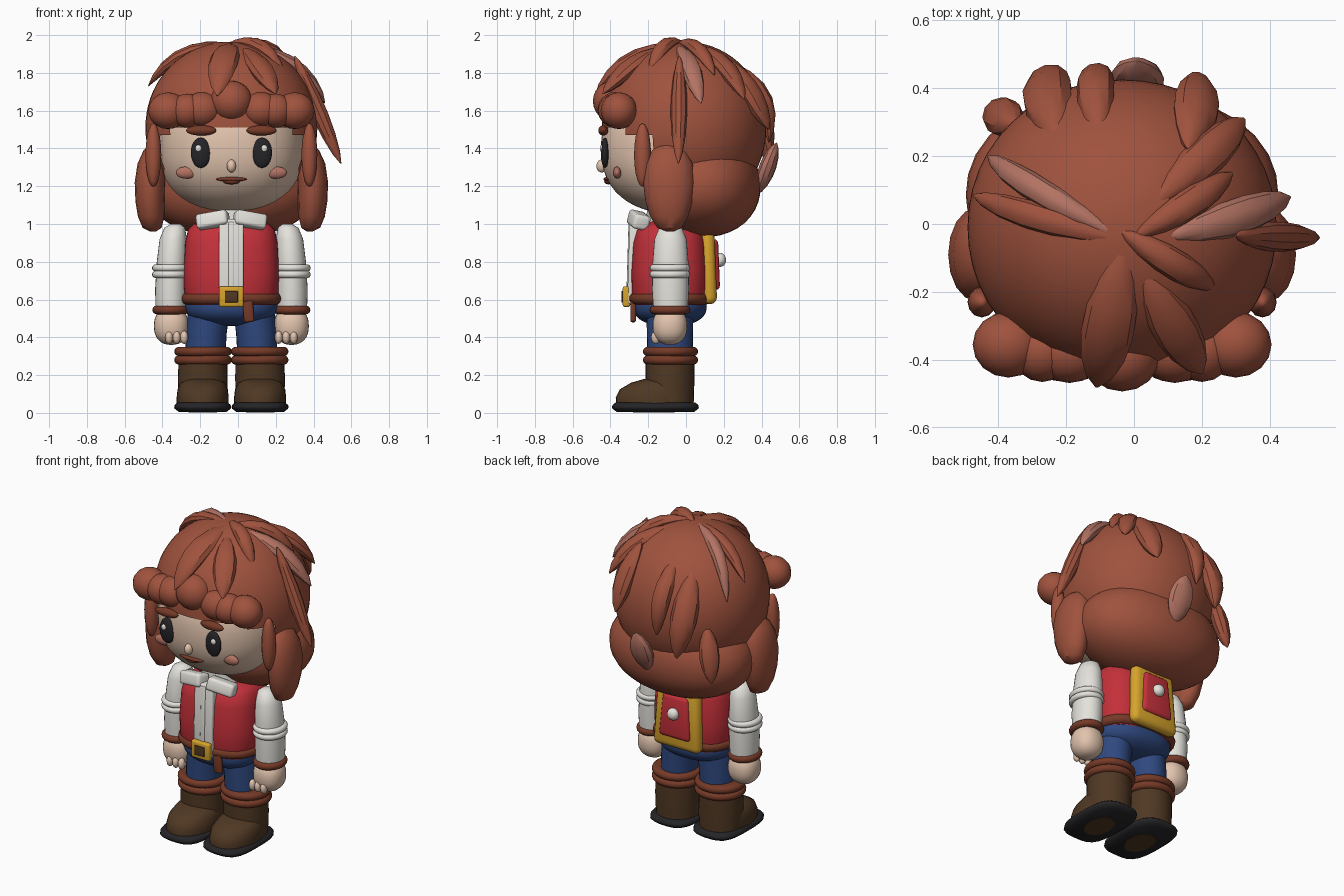
import bpy, bmesh, math
from mathutils import Vector, Matrix

if "Cube" in bpy.data.objects:
    bpy.data.objects.remove(bpy.data.objects["Cube"])

CX, CY = -0.035, -0.085          # body axis


def material(name, rgb):
    m = bpy.data.materials.new(name)
    m.diffuse_color = (*rgb, 1)
    m.use_nodes = True
    m.node_tree.nodes["Principled BSDF"].inputs["Base Color"].default_value = m.diffuse_color
    return m


HAIR = material("hair auburn", (.35, .085, .047))
LIGHT = material("rosy highlight", (.45, .17, .125))
SKIN = material("skin", (.76, .55, .42))
WHITE = material("shirt white", (.78, .76, .71))
RED = material("vest red", (.55, .03, .042))
GOLD = material("gold", (.68, .37, .025))
BLUE = material("trouser blue", (.028, .065, .21))
BOOT = material("boot brown", (.08, .04, .017))
LEATHER = material("leather brown", (.18, .042, .02))
BLACK = material("black", (.018, .018, .021))


def finish(name, bm, mat, angle=40):
    bmesh.ops.recalc_face_normals(bm, faces=bm.faces[:])
    me = bpy.data.meshes.new(name)
    bm.to_mesh(me)
    bm.free()
    ob = bpy.data.objects.new(name, me)
    bpy.context.collection.objects.link(ob)
    me.materials.append(mat)
    bpy.ops.object.select_all(action='DESELECT')
    ob.select_set(True)
    bpy.context.view_layer.objects.active = ob
    bpy.ops.object.shade_smooth_by_angle(angle=math.radians(angle))
    return ob


def ellipsoid(name, mat, c, r, n=2.0, seg=24, rings=16, cut=None):
    """Superellipsoid; cut(co) removes vertices."""
    bm = bmesh.new()
    bmesh.ops.create_uvsphere(bm, u_segments=seg, v_segments=rings, radius=1)
    for v in bm.verts:
        k = sum(abs(a) ** n for a in v.co) ** (-1 / n)
        v.co = Vector(c) + Vector([a * k * b for a, b in zip(v.co, r)])
    if cut:
        bmesh.ops.delete(bm, geom=[v for v in bm.verts if cut(v.co)], context='VERTS')
    return finish(name, bm, mat)


def skin_rings(bm, loops, seg):
    for a, b in zip(loops, loops[1:]):
        for i in range(seg):
            j = (i + 1) % seg
            bm.faces.new((a[i], a[j], b[j], b[i]))
    bm.faces.new(loops[0])
    bm.faces.new(loops[-1])


def loft(name, mat, rows, n=2.0, seg=28):
    """Stack of superellipse sections (z, x, y, rx, ry)."""
    bm = bmesh.new()
    loops = []
    for z, x, y, rx, ry in rows:
        loop = []
        for i in range(seg):
            t = math.tau * i / seg
            c, s = math.cos(t), math.sin(t)
            k = (abs(c) ** n + abs(s) ** n) ** (-1 / n)
            loop.append(bm.verts.new((x + rx * c * k, y + ry * s * k, z)))
        loops.append(loop)
    skin_rings(bm, loops, seg)
    return finish(name, bm, mat)


def band(name, mat, c, rx, ry, r, n=2.0):
    """Rounded ring around a limb."""
    ts = [math.pi * (i / 8 - .5) for i in range(9)]
    return loft(name, mat, [(c[2] + r * math.sin(t), c[0], c[1], rx - r + r * math.cos(t),
                             ry - r + r * math.cos(t)) for t in ts], n)


def box(name, mat, c, size, bevel=.01, rot=(0, 0, 0), taper=0):
    bm = bmesh.new()
    bmesh.ops.create_cube(bm, size=1)
    for v in bm.verts:
        v.co.x *= 1 - taper * (v.co.z + .5)
        v.co = Vector([a * b for a, b in zip(v.co, size)])
    bmesh.ops.bevel(bm, geom=bm.edges[:], offset=bevel, segments=3, affect='EDGES', profile=.5)
    m = Matrix.Translation(c)
    for a, ax in zip(rot, 'XYZ'):
        m = m @ Matrix.Rotation(a, 4, ax)
    bm.transform(m)
    return finish(name, bm, mat)


# ---- head and hair masses
HC, HR, HN = Vector((CX, -.05, 1.4)), (.385, .4, .345), 2.3
ellipsoid("head", SKIN, HC, HR, HN, 40, 28)
SC, SR = Vector((CX, -.01, 1.51)), (.455, .435, .455)
ellipsoid("hair_cap", HAIR, SC, SR, 2.05, 48, 36,
          lambda p: p.y < -.22 and p.z < (1.5 if abs(p.x - CX) < .32 else 1.44))
ellipsoid("hair_lower_back", HAIR, (CX, .085, 1.2), (.46, .31, .27), 2.15, 32, 20)


def face_y(dx, z):
    return HC.y - HR[1] * (1 - abs(dx / HR[0]) ** HN - abs((z - HC.z) / HR[2]) ** HN) ** (1 / HN)


# ---- face details
for s, side in ((-1, "left"), (1, "right")):
    for part, mat, dx, z, r, off in (
            ("eye", BLACK, .162, 1.377, (.053, .022, .08), -.004),
            ("eye_glint", WHITE, .174, 1.4, (.017, .012, .019), -.024),
            ("eyebrow", LEATHER, .16, 1.495, (.08, .026, .027), -.022),
            ("cheek", LIGHT, .238, 1.272, (.056, .022, .032), -.002)):
        ellipsoid(f"{part}_{side}", mat, (CX + s * dx, face_y(dx, z) + off, z), r)
ellipsoid("nose", SKIN, (CX, face_y(0, 1.307) - .005, 1.307), (.024, .028, .034))
ellipsoid("mouth", LEATHER, (CX, face_y(0, 1.235), 1.237), (.082, .02, .012))
ellipsoid("lower_lip", LEATHER, (CX, face_y(0, 1.225), 1.226), (.045, .022, .016))

# ---- fringe curls
for i, (dx, y, z, rx, r) in enumerate(((.335, -.355, 1.6, .105, .097), (.235, -.375, 1.6, .09, .09),
                                       (.155, -.375, 1.605, .105, .093))):
    for s in (-1, 1):
        ellipsoid(f"fringe_curl_{i}_{s}", HAIR, (CX + s * dx, y, z), (rx, r, r), 2, 16, 12)
ellipsoid("fringe_curl_middle", HAIR, (CX, -.388, 1.65), (.112, .105, .108), 2, 16, 12)


def tuft(name, mat, a, b, w, t):
    """Pointed lock bending over the scalp from a to b."""
    a, b = Vector(a), Vector(b)
    m = (a + b) / 2
    d = m - SC
    k = 1.025 / math.sqrt(sum((p / q) ** 2 for p, q in zip(d, SR)))
    m = SC + d * max(k, 1)
    ctrl = 2 * m - (a + b) / 2
    side = (b - a).cross(m - SC).normalized()
    up = side.cross(b - a).normalized()
    bm, loops, seg = bmesh.new(), [], 10
    for u in (0, .06, .2, .38, .56, .74, .9, 1):
        p = a * (1 - u) ** 2 + ctrl * 2 * u * (1 - u) + b * u * u
        f = max(.06, math.sin(math.pi * u) ** .6)
        loops.append([bm.verts.new(p + side * w * f * math.cos(math.tau * i / seg)
                                   + up * t * f * math.sin(math.tau * i / seg)) for i in range(seg)])
    skin_rings(bm, loops, seg)
    return finish(name, bm, mat, 35)


# ---- crown and back tufts
for i, (mat, a, b, w, t) in enumerate((
        (LIGHT, (-.03, -.045, 1.95), (-.43, .2, 1.64), .04, .04),
        (LIGHT, (.09, -.04, 1.94), (.46, .08, 1.64), .055, .045),
        (HAIR, (-.03, -.05, 1.95), (-.475, .085, 1.73), .042, .035),
        (HAIR, (-.03, -.05, 1.95), (-.11, -.48, 1.68), .078, .045),
        (HAIR, (.03, -.15, 1.93), (.2, -.44, 1.69), .068, .045),
        (HAIR, (-.04, -.02, 1.96), (.24, -.19, 1.81), .045, .04),
        (HAIR, (.05, .05, 1.94), (.325, .31, 1.66), .06, .045),
        (HAIR, (0, -.04, 1.96), (.29, .15, 1.79), .045, .04),
        (HAIR, (.3, -.035, 1.89), (.545, -.04, 1.32), .045, .045),
        (HAIR, (-.1, .22, 1.86), (-.1, .44, 1.43), .057, .05),
        (HAIR, (-.22, .23, 1.82), (-.24, .44, 1.32), .078, .065),
        (HAIR, (.16, .22, 1.87), (.19, .44, 1.5), .072, .055),
        (HAIR, (-.35, .29, 1.49), (-.42, .34, 1.17), .06, .05),
        (LIGHT, (.01, .38, 1.16), (.01, .48, 1.43), .08, .045))):
    tuft(f"hair_tuft_{i}", mat, a, b, w, t)

# ---- side locks
for s, side in ((-1, "left"), (1, "right")):
    x = lambda d: CX + s * d
    loft(f"side_lock_{side}", HAIR, [(z, x(d), y, rx, ry) for z, d, y, rx, ry in (
        (.96, .415, -.085, .015, .02), (.98, .42, -.087, .05, .065), (1.04, .425, -.09, .07, .1),
        (1.12, .43, -.09, .078, .125), (1.22, .43, -.09, .082, .137), (1.32, .42, -.09, .077, .125),
        (1.39, .41, -.09, .055, .09), (1.43, .4, -.09, .02, .03))], 2, 16)
    ellipsoid(f"temple_lock_{side}", HAIR, (x(.413), -.23, 1.365), (.042, .045, .168), 2, 12, 10)

# ---- torso
loft("vest", RED, [(z, CX, CY, rx, ry) for z, rx, ry in (
    (.57, .235, .19), (.6, .25, .203), (.75, .255, .205), (.9, .245, .195), (.97, .23, .175),
    (1.0, .2, .14), (1.015, .12, .1))], 2.8, 40)
loft("neck", WHITE, [(.95, CX, CY, .14, .13), (1.1, CX, CY, .13, .12)])
box("shirt_front", WHITE, (CX, -.27, .8), (.13, .07, .45), .01, (-.03, 0, 0))
box("shirt_placket", WHITE, (CX, -.283, .8), (.03, .055, .42), .006, (-.03, 0, 0))
for s, side in ((-1, "left"), (1, "right")):
    box(f"collar_{side}", WHITE, (CX + s * .098, -.25, 1.02), (.17, .09, .08), .018, (-.25, s * .12, s * .25))
ellipsoid("hips", BLUE, (CX, CY, .565), (.245, .195, .105), 2.4, 32, 18)
band("belt", LEATHER, (CX, CY, .605), .268, .218, .032, 2.6)
box("belt_end", LEATHER, (CX + .09, -.28, .54), (.055, .03, .12), .012, (0, -.08, 0))
box("buckle", GOLD, (CX, -.315, .615), (.13, .04, .11), .012)
box("buckle_centre", BOOT, (CX, -.335, .615), (.07, .014, .06), .004)

# ---- back pack
box("pack_frame", GOLD, (CX, .12, .77), (.33, .075, .39), .037, (.04, 0, 0), .12)
box("pack_panel", RED, (CX, .15, .785), (.22, .05, .27), .024, (.04, 0, 0), .2)
ellipsoid("pack_button", WHITE, (CX, .18, .81), (.037, .032, .037))

# ---- arms, legs and boots
for s, side in ((-1, "left"), (1, "right")):
    x = lambda d: CX + s * d
    loft(f"sleeve_{side}", WHITE, [(z, x(d), CY + .003, rx, ry) for z, d, rx, ry in (
        (.53, .32, .08, .09), (.65, .32, .084, .098), (.8, .315, .08, .095), (.92, .308, .072, .085),
        (.98, .3, .055, .06), (1.0, .296, .025, .03))])
    for i, z in enumerate((.767, .733)):
        band(f"sleeve_ring_{side}_{i}", WHITE, (x(.322), CY, z), .098, .108, .019)
    band(f"cuff_{side}", LEATHER, (x(.322), CY, .545), .096, .108, .023)
    ellipsoid(f"hand_{side}", SKIN, (x(.318), CY, .46), (.092, .092, .1), 2.3)
    for i in range(3):
        ellipsoid(f"finger_{side}_{i}", SKIN, (x(.25 + i * .04), -.16, .4), (.021, .025, .035), 2, 12, 8)
    loft(f"leg_{side}", BLUE, [(.28, x(.138), CY, .105, .12), (.42, x(.133), CY, .108, .122),
                               (.54, x(.12), CY, .11, .125)])
    for i, z in enumerate((.325, .28)):
        band(f"boot_band_{side}_{i}", LEATHER, (x(.15), CY + .003, z), .152, .146, .024)
    loft(f"boot_shaft_{side}", BOOT, [(.04, x(.152), CY, .127, .125), (.18, x(.152), CY, .132, .13),
                                      (.3, x(.15), CY, .128, .13)])
    loft(f"boot_foot_{side}", BOOT, [(z, x(.152), y, rx, ry) for z, y, rx, ry in (
        (.04, -.165, .137, .205), (.08, -.165, .138, .207), (.125, -.155, .133, .195),
        (.16, -.135, .115, .155), (.18, -.12, .08, .1))], 2.1)
    loft(f"sole_{side}", BLACK, [(z, x(.152), -.162, .151 - e, .23 - e) for z, e in (
        (.005, .025), (.022, .003), (.03, 0), (.042, .003), (.054, .018))], 3.2)
    loft(f"sole_patch_{side}", BOOT, [(.001, x(.152), -.17, .075, .11), (.008, x(.152), -.17, .075, .11)])
